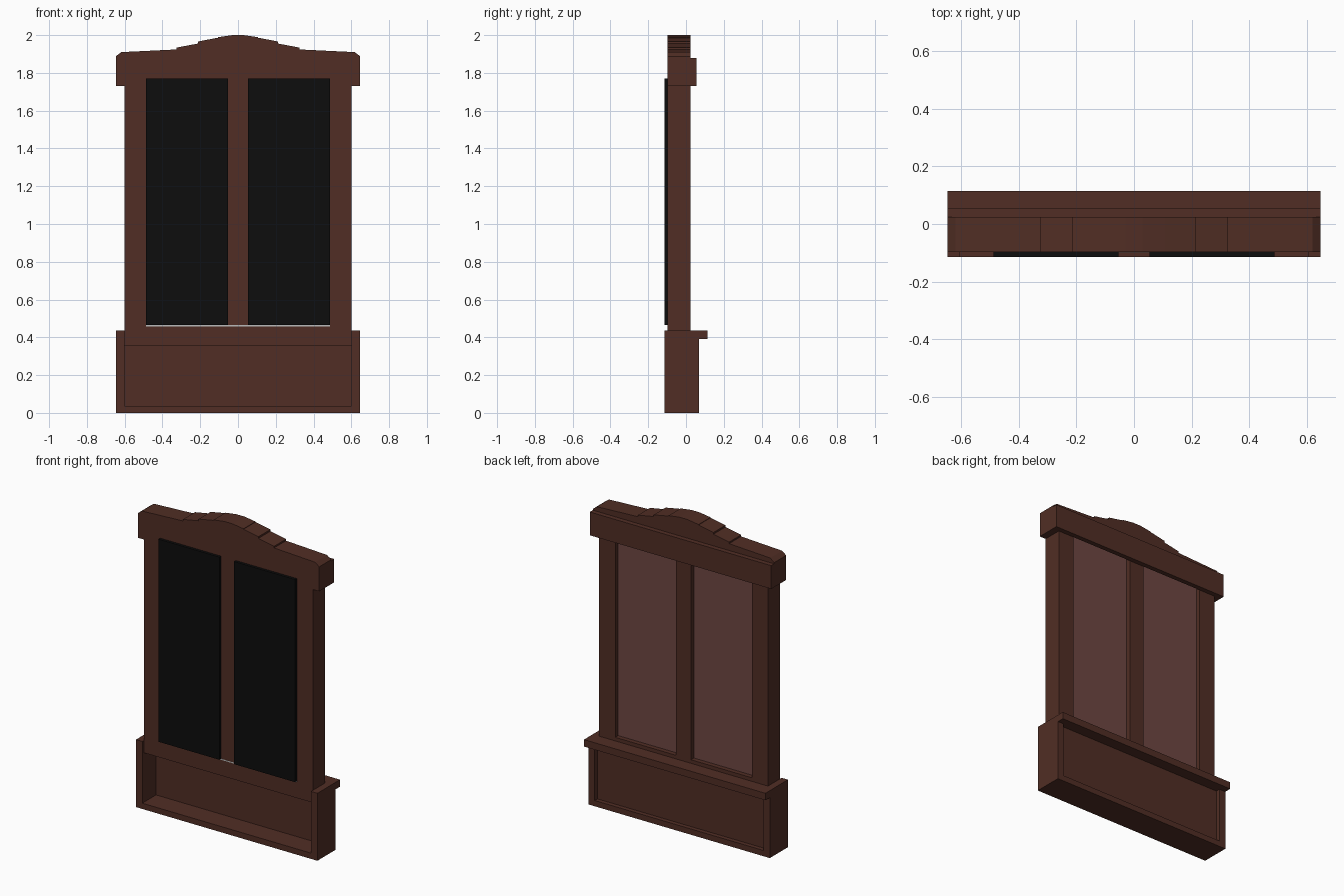
import bpy, bmesh

if "Cube" in bpy.data.objects:
    bpy.data.objects.remove(bpy.data.objects["Cube"])


def material(name, col):
    m = bpy.data.materials.new(name)
    m.diffuse_color = (*col, 1)
    m.use_nodes = True
    m.node_tree.nodes["Principled BSDF"].inputs["Base Color"].default_value = m.diffuse_color
    return m


wood = material("dark_red_wood", (0.082, 0.027, 0.018))
black = material("black", (0.004, 0.004, 0.004))
glass = material("dusky_pane", (0.155, 0.062, 0.055))
paper = material("pale_grey", (0.5, 0.5, 0.5))


def prism(name, pts, y0, y1, mat):
    """Extrude an x-z outline from y0 to y1."""
    bm = bmesh.new()
    a = [bm.verts.new((x, y0, z)) for x, z in pts]
    b = [bm.verts.new((x, y1, z)) for x, z in pts]
    bm.faces.new(a)
    bm.faces.new(b[::-1])
    n = len(pts)
    for i in range(n):
        j = (i + 1) % n
        bm.faces.new((a[i], b[i], b[j], a[j]))
    bmesh.ops.recalc_face_normals(bm, faces=bm.faces)
    me = bpy.data.meshes.new(name)
    bm.to_mesh(me)
    bm.free()
    me.materials.append(mat)
    ob = bpy.data.objects.new(name, me)
    bpy.context.collection.objects.link(ob)
    return ob


def box(name, x0, x1, y0, y1, z0, z1, mat=wood):
    return prism(name, [(x0, z0), (x1, z0), (x1, z1), (x0, z1)], y0, y1, mat)


def pair(name, x0, x1, *rest):
    box(name + "_right", x0, x1, *rest)
    box(name + "_left", -x1, -x0, *rest)


W = 0.647              # half width of base and header
FY, BY = -0.097, 0.025  # front and back of the frame

# base: side walls, floor, thin panel, back ledge
pair("base_side", 0.602, W, -0.115, 0.07, 0, 0.435)
box("base_floor", -0.602, 0.602, -0.115, 0.07, 0, 0.037)
box("base_panel", -0.602, 0.602, 0.025, 0.042, 0.037, 0.395)
box("ledge", -W, W, 0.02, 0.115, 0.39, 0.435)

# window frame
pair("stile", 0.487, 0.602, FY, BY, 0.355, 1.73)
box("bottom_rail", -0.487, 0.487, FY, BY, 0.355, 0.458)
box("mullion", -0.053, 0.053, FY, BY, 0.458, 1.77)

# header with stepped crest, outlined on one side and mirrored
half = [(0.487, 1.77), (0.487, 1.73), (W, 1.73), (W, 1.888), (0.618, 1.91),
        (0.325, 1.924), (0.325, 1.934), (0.213, 1.955), (0.213, 1.966),
        (0.107, 1.986), (0.107, 1.989), (0.03, 2.0)]
prism("header_crest", half + [(-x, z) for x, z in half[::-1]], FY, BY, wood)
box("header_moulding", -W, W, BY, 0.056, 1.73, 1.88)

# dark shutters in front, panes behind, pale strip at the sill
pair("shutter", 0.053, 0.487, -0.115, FY + 0.001, 0.464, 1.77, black)
pair("pane", 0.053, 0.487, -0.012, -0.005, 0.458, 1.77, glass)
box("sill_strip", -0.487, 0.487, FY - 0.001, FY + 0.002, 0.457, 0.464, paper)
